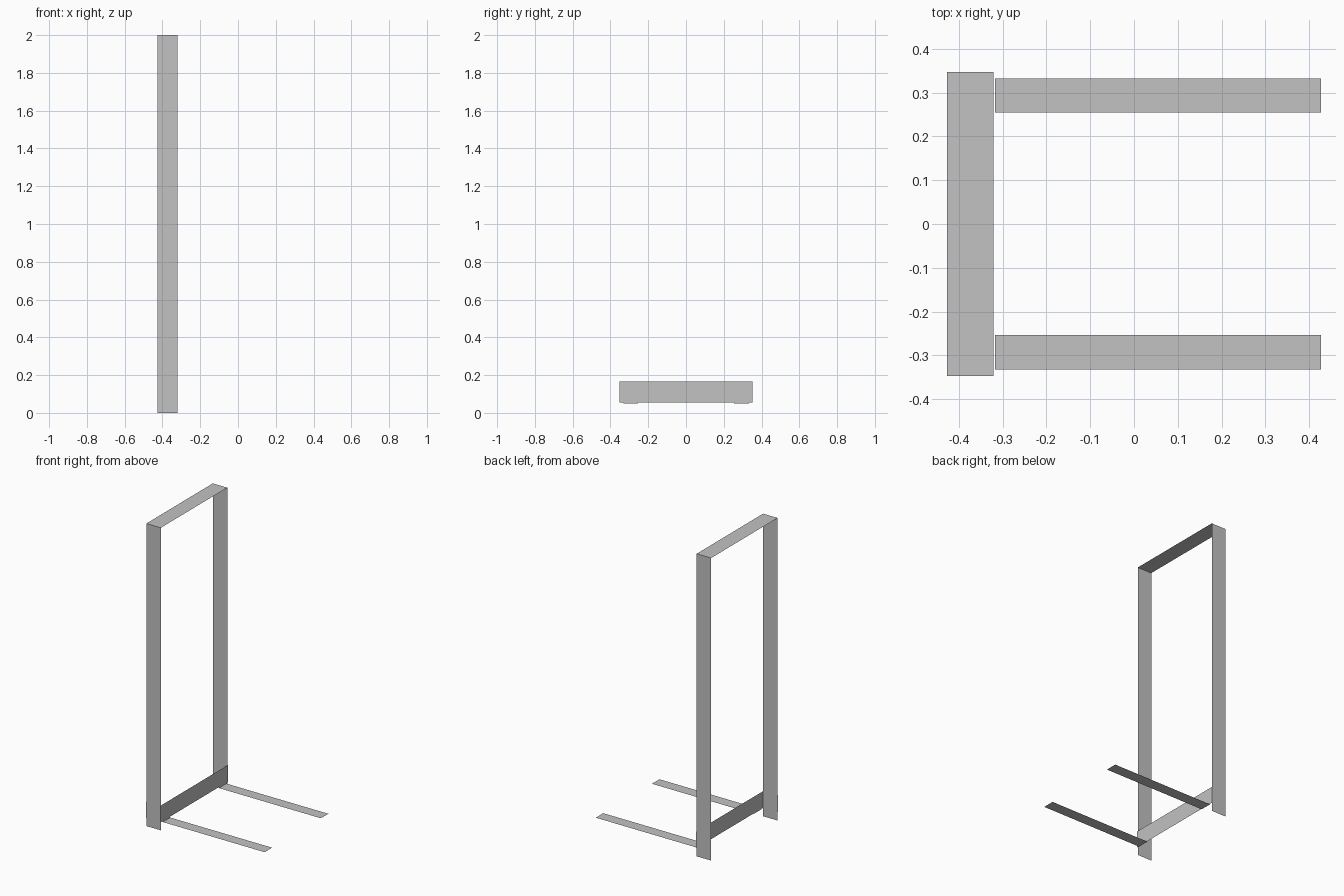
import bpy
import bmesh

cube = bpy.data.objects.get("Cube")
if cube:
    bpy.data.objects.remove(cube, do_unlink=True)

# Single flat steel colour
steel = bpy.data.materials.new("grey_steel")
steel.use_nodes = True
colour = (0.54, 0.54, 0.54, 1)
steel.diffuse_color = colour
steel.node_tree.nodes["Principled BSDF"].inputs["Base Color"].default_value = colour


def bent_strip(name, path, sweep):
    """Fold a thin sheet along path, swept by the offset vector."""
    bm = bmesh.new()
    near = [bm.verts.new(p) for p in path]
    far = [bm.verts.new([a + b for a, b in zip(p, sweep)]) for p in path]
    for i in range(len(path) - 1):
        bm.faces.new((near[i], near[i + 1], far[i + 1], far[i]))
    mesh = bpy.data.meshes.new(name)
    bm.to_mesh(mesh)
    bm.free()
    mesh.materials.append(steel)
    obj = bpy.data.objects.new(name, mesh)
    bpy.context.collection.objects.link(obj)
    return obj


BACK, FRONT = -0.427, -0.321
HALF, HEIGHT = 0.347, 2.0
FORK_Z, TIP = 0.05, 0.427

# Upright frame: two posts joined by a top rail
bent_strip("upright_frame",
           [(BACK, HALF, 0), (BACK, HALF, HEIGHT), (BACK, -HALF, HEIGHT), (BACK, -HALF, 0)],
           (FRONT - BACK, 0, 0))

# Carriage: cross plate with side wings wrapped round the posts
WRAP, PLATE = 0.351, -0.32
bent_strip("carriage",
           [(BACK, -WRAP, 0.055), (PLATE, -WRAP, 0.055), (PLATE, WRAP, 0.055), (BACK, WRAP, 0.055)],
           (0, 0, 0.11))

# Forks: short shank on the carriage and a long flat blade
for side, y in (("left", 0.255), ("right", -0.332)):
    bent_strip(side + "_fork",
               [(-0.318, y, 0.145), (-0.318, y, FORK_Z), (TIP, y, FORK_Z)],
               (0, 0.078, 0))
